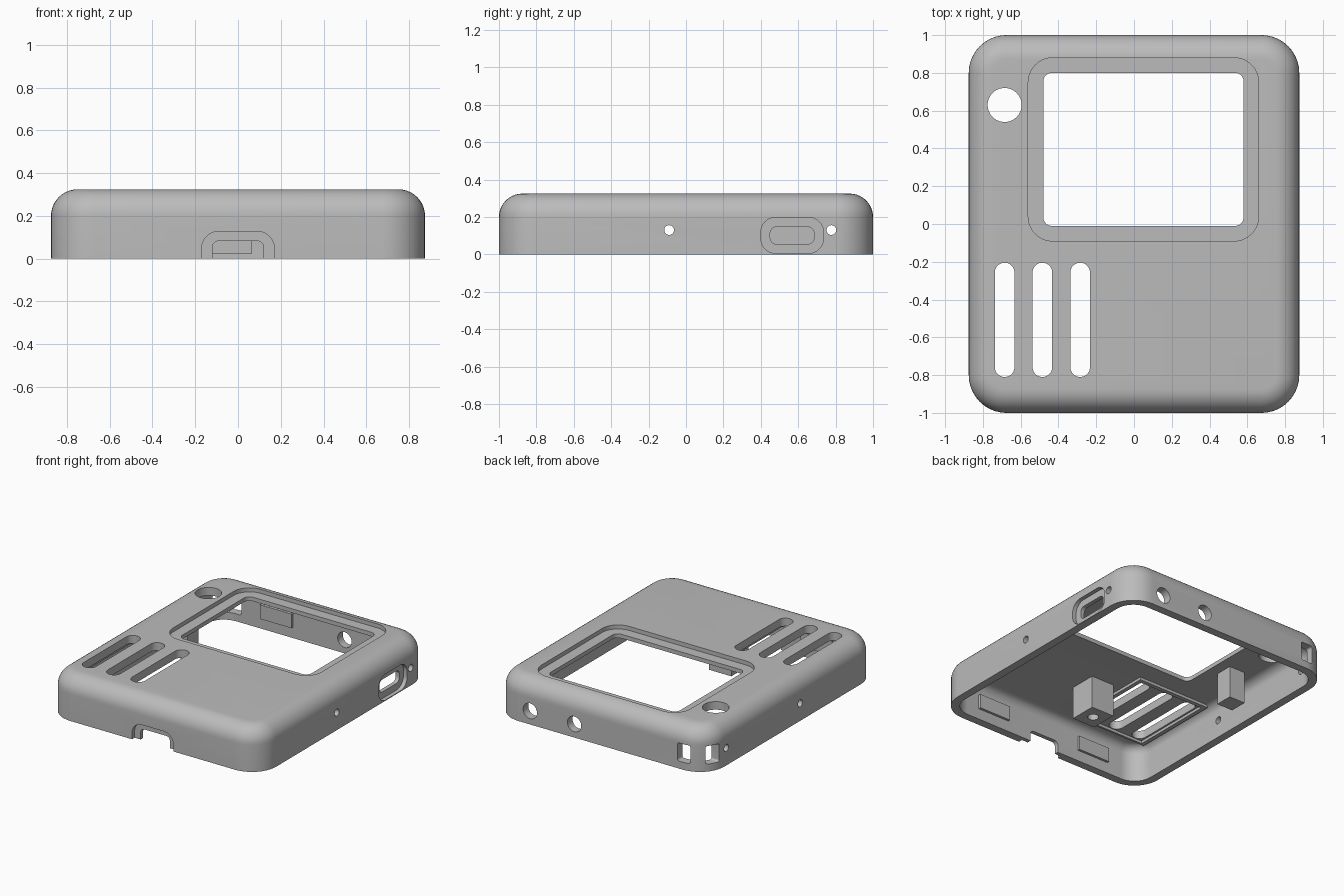
import bpy
import bmesh
import math
from mathutils import Vector

old = bpy.data.objects.get("Cube")
if old:
    bpy.data.objects.remove(old, do_unlink=True)

# One plain grey plastic
grey = bpy.data.materials.new("grey_plastic")
grey.use_nodes = True
grey.diffuse_color = (0.5, 0.5, 0.5, 1)
grey.node_tree.nodes["Principled BSDF"].inputs["Base Color"].default_value = (0.5, 0.5, 0.5, 1)

HX, HY, TOP = 0.875, 1.0, 0.325
WALL, CEILING = 0.06, 0.265
STEPS = 10


def outline(hw, hh, r):
    """Points round a rectangle with rounded corners."""
    pts = []
    for i, (sx, sy) in enumerate(((1, 1), (-1, 1), (-1, -1), (1, -1))):
        for k in range(STEPS + 1):
            a = math.pi / 2 * (i + k / STEPS)
            pts.append((sx * (hw - r) + r * math.cos(a), sy * (hh - r) + r * math.sin(a)))
    return pts


def prism(name, a, b, c, r=0.0, axis="z", fillet=0.0):
    """Rounded prism; a and b span the section, c runs along the axis."""
    place = {"x": lambda u, v, w: (w, u, v),
             "y": lambda u, v, w: (u, w, v),
             "z": lambda u, v, w: (u, v, w)}[axis]
    hw, hh = (a[1] - a[0]) / 2, (b[1] - b[0]) / 2
    mu, mv = (a[0] + a[1]) / 2, (b[0] + b[1]) / 2
    levels = [(0, c[0]), (0, c[1] - fillet)]
    if fillet:
        for k in range(1, STEPS + 1):
            t = math.pi / 2 * k / STEPS
            levels.append((fillet * (1 - math.cos(t)), c[1] - fillet * (1 - math.sin(t))))
    bm = bmesh.new()
    rings = [[bm.verts.new(Vector(place(mu + u, mv + v, w)))
              for u, v in outline(hw - d, hh - d, r - d if r else 0)] for d, w in levels]
    n = len(rings[0])
    for low, high in zip(rings, rings[1:]):
        for i in range(n):
            j = (i + 1) % n
            bm.faces.new((low[i], low[j], high[j], high[i]))
    bm.faces.new(rings[0][::-1])
    bm.faces.new(rings[-1])
    bmesh.ops.remove_doubles(bm, verts=bm.verts[:], dist=1e-5)
    bmesh.ops.recalc_face_normals(bm, faces=bm.faces[:])
    mesh = bpy.data.meshes.new(name)
    bm.to_mesh(mesh)
    bm.free()
    mesh.materials.append(grey)
    obj = bpy.data.objects.new(name, mesh)
    bpy.context.collection.objects.link(obj)
    return obj


def activate(obj):
    bpy.ops.object.select_all(action="DESELECT")
    obj.select_set(True)
    bpy.context.view_layer.objects.active = obj


def cut(target, *args, **kw):
    """Subtract a prism from the target."""
    tool = prism("cutter", *args, **kw)
    tool.hide_render = True
    mod = target.modifiers.new("cut", "BOOLEAN")
    mod.operation, mod.solver, mod.object = "DIFFERENCE", "EXACT", tool
    activate(target)
    bpy.ops.object.modifier_apply(modifier=mod.name)
    bpy.data.objects.remove(tool, do_unlink=True)


def round_hole(target, u, v, radius, depth, axis):
    cut(target, (u - radius, u + radius), (v - radius, v + radius), depth, r=radius, axis=axis)


# Hollow shell with rounded upper edge
case = prism("case_shell", (-HX, HX), (-HY, HY), (0, TOP), r=0.2, fillet=0.125)
ix, iy = HX - WALL, HY - WALL
cut(case, (-ix, ix), (-iy, iy), (-0.1, CEILING), r=0.14, fillet=0.065)

# Screen recess and window
cut(case, (-0.56, 0.66), (-0.09, 0.88), (TOP - 0.03, 0.5), r=0.13)
cut(case, (-0.48, 0.58), (-0.01, 0.80), (0.2, 0.5), r=0.045)

# Button hole and speaker slots
round_hole(case, -0.685, 0.63, 0.09, (0.2, 0.5), "z")
for x in (-0.685, -0.485, -0.285):
    cut(case, (x - 0.052, x + 0.052), (-0.81, -0.205), (0.2, 0.5), r=0.052)

# Front cable notch: shallow recess and opening
cut(case, (-0.17, 0.17), (-0.2, 0.128), (-1.1, -HY + 0.03), r=0.08, axis="y")
cut(case, (-0.12, 0.12), (-0.2, 0.083), (-1.1, -0.9), r=0.03, axis="y")

# Side port: recess and opening
cut(case, (0.40, 0.735), (0.006, 0.198), (HX - 0.03, 1.0), r=0.08, axis="x")
cut(case, (0.45, 0.685), (0.055, 0.147), (0.78, 1.0), r=0.035, axis="x")

# Small pin holes on both sides
for y in (-0.09, 0.777):
    for depth in ((0.7, 1.0), (-1.0, -0.7)):
        round_hole(case, y, 0.13, 0.026, depth, "x")

# Two jack holes in the back wall
for x in (0.58, 0.217):
    round_hole(case, x, 0.1, 0.057, (0.85, 1.1), "y")

# Strap slots at the back corner
cut(case, (-0.73, -0.63), (0.055, 0.19), (0.85, 1.1), r=0.015, axis="y")
cut(case, (0.85, 0.94), (0.055, 0.19), (-1.0, -0.7), r=0.015, axis="x")

# Posts hanging from the ceiling
screw_post = prism("screw_post", (-0.12, 0.065), (-0.56, -0.36), (0.025, 0.275))
round_hole(screw_post, -0.027, -0.46, 0.037, (-0.1, 0.15), "z")
support_post = prism("support_post", (-0.69, -0.56), (0.205, 0.335), (0.03, 0.275))

# Raised frame round the speaker slots, inside
speaker_frame = prism("speaker_frame", (-0.78, -0.19), (-0.83, -0.16), (CEILING - 0.02, CEILING + 0.01))
cut(speaker_frame, (-0.75, -0.22), (-0.815, -0.19), (0.1, 0.4))

# Snap tabs on the inner walls
for name, x, wall in (("front_left_tab", 0.445, -1), ("front_right_tab", -0.425, -1),
                      ("back_tab", -0.335, 1)):
    depth = sorted((wall * (iy - 0.018), wall * (iy + 0.01)))
    prism(name, (x - 0.13, x + 0.13), (0.08, 0.185), depth, axis="y")

# Smooth only the curved shell
activate(case)
bpy.ops.object.shade_smooth_by_angle(angle=math.radians(30))
activate(screw_post)
bpy.ops.object.shade_smooth_by_angle(angle=math.radians(30))
